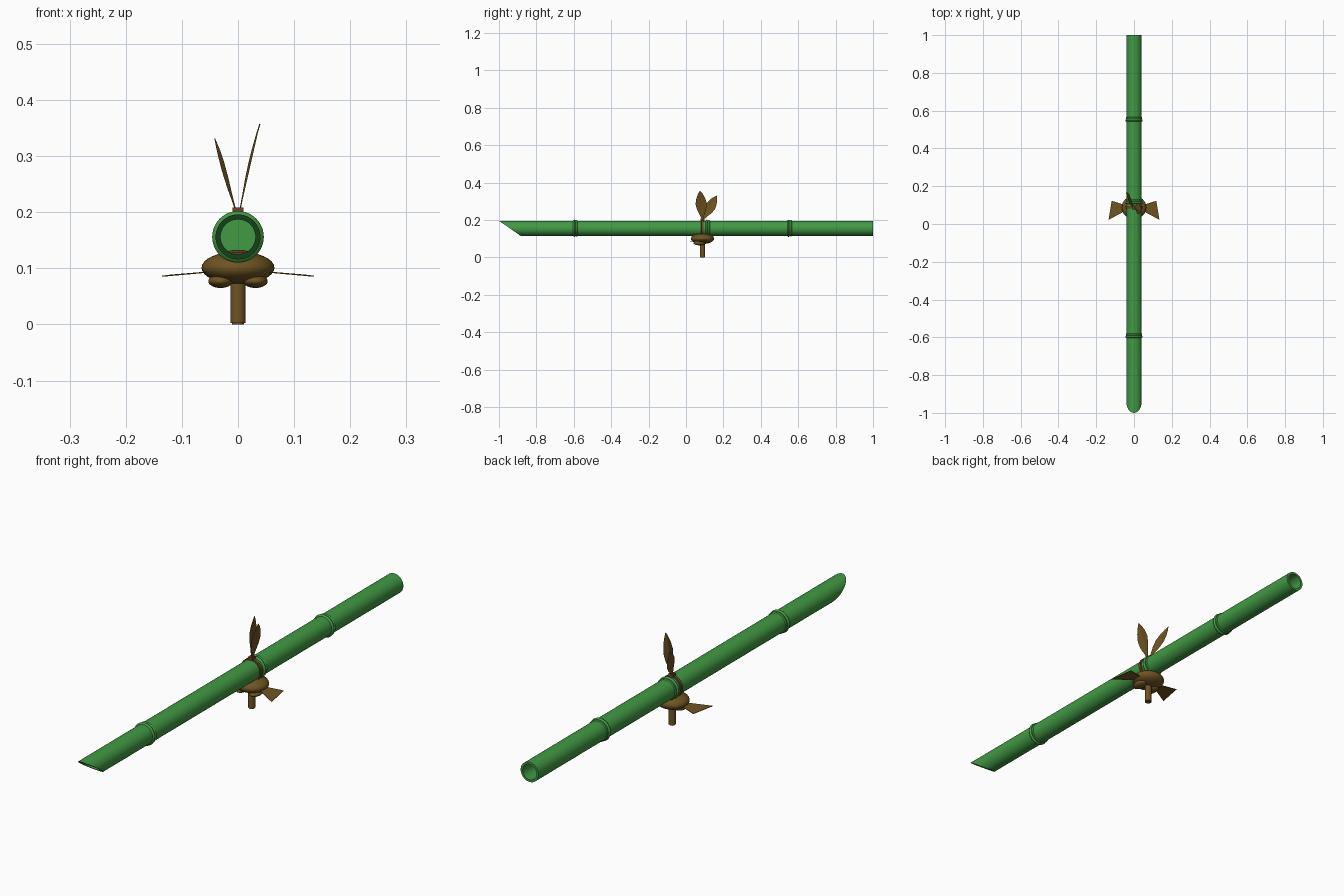
import bpy, bmesh, math
from mathutils import Vector

if "Cube" in bpy.data.objects:
    bpy.data.objects.remove(bpy.data.objects["Cube"])


def mat(name, c):
    m = bpy.data.materials.new(name)
    m.diffuse_color = (*c, 1)
    m.use_nodes = True
    m.node_tree.nodes["Principled BSDF"].inputs["Base Color"].default_value = m.diffuse_color
    return m


GREEN = mat("bamboo green", (0.055, 0.32, 0.058))
BROWN = mat("wood brown", (0.16, 0.088, 0.017))
RUST = mat("cord rust brown", (0.15, 0.06, 0.018))
CZ, R, RI, MY = 0.156, 0.04, 0.031, 0.088


def finish(bm, name, material, smooth=True):
    bmesh.ops.recalc_face_normals(bm, faces=bm.faces[:])
    me = bpy.data.meshes.new(name)
    bm.to_mesh(me)
    bm.free()
    ob = bpy.data.objects.new(name, me)
    bpy.context.collection.objects.link(ob)
    me.materials.append(material)
    if smooth:
        bpy.ops.object.select_all(action='DESELECT')
        ob.select_set(True)
        bpy.context.view_layer.objects.active = ob
        bpy.ops.object.shade_smooth_by_angle(angle=math.radians(35))
    return ob


def lathe_y(name, profile, material, closed=True, n=48):
    """Turn (y, radius) points round the bamboo axis; y = -1 gets the slanted cut."""
    bm = bmesh.new()
    rings = []
    for y, r in profile:
        ring = []
        for i in range(n):
            a = 2 * math.pi * i / n
            z = r * math.sin(a)
            yy = -1 + (R - z) / (2 * R) * 0.115 if y == -1 else y
            ring.append(bm.verts.new((r * math.cos(a), yy, CZ + z)))
        rings.append(ring)
    pairs = list(zip(rings, rings[1:])) + ([(rings[-1], rings[0])] if closed else [])
    for a, b in pairs:
        for i in range(n):
            j = (i + 1) % n
            bm.faces.new((a[i], a[j], b[j], b[i]))
    if not closed:
        bm.faces.new(rings[0])
        bm.faces.new(rings[-1])
    return finish(bm, name, material)


def ellipsoid(name, loc, size, material):
    bm = bmesh.new()
    bmesh.ops.create_uvsphere(bm, u_segments=32, v_segments=16, radius=1)
    for v in bm.verts:
        v.co = Vector(loc) + Vector(v.co[i] * size[i] for i in range(3))
    return finish(bm, name, material)


def leaf(name, base, tip, width, across, material):
    """Pointed leaf with a slight fold along its middle."""
    bm = bmesh.new()
    base, tip = Vector(base), Vector(tip)
    d = tip - base
    side = Vector(across)
    side = (side - d * side.dot(d) / d.length_squared).normalized()
    nor = d.cross(side).normalized()
    rows = []
    for t, w in ((0, .12), (.15, .38), (.35, .82), (.55, 1), (.75, .76), (.9, .38), (1, .02)):
        c = base + d * t
        h = width * w / 2
        rows.append([bm.verts.new(c + side * h * s + nor * h * .12 * (1 - abs(s)) + nor * e)
                     for s, e in ((-1, 0), (0, .001), (1, 0), (0, -.001))])
    for a, b in zip(rows, rows[1:]):
        for i in range(4):
            j = (i + 1) % 4
            bm.faces.new((a[i], a[j], b[j], b[i]))
    bm.faces.new(rows[0])
    bm.faces.new(rows[-1])
    return finish(bm, name, material, False)


# Hollow bamboo tube
lathe_y("bamboo_tube", [(-1, R), (1, R), (1, RI), (-1, RI)], GREEN)

# Double-ridged nodes and the inner wall
for k, y in enumerate((-0.59, 0.118, 0.555)):
    lathe_y(f"bamboo_node_{k}",
            [(y + a, r) for a, r in ((-.014, .039), (-.011, .044), (-.007, .046), (-.003, .044),
                                     (0, .041), (.004, .0435), (.008, .0435), (.012, .039))], GREEN)
lathe_y("inner_wall", [(.116, .033), (.122, .033)], GREEN, closed=False)

# Cord strap and top knot
lathe_y("cord_strap", [(MY - .007, .038), (MY - .006, .0445), (MY + .006, .0445), (MY + .007, .038)], RUST)
bm = bmesh.new()
bmesh.ops.create_cube(bm, size=1)
for v in bm.verts:
    v.co = (v.co.x * .02, v.co.y * .02 + MY, v.co.z * .012 + .202)
finish(bm, "top_knot", RUST, False)

# Body disc, saddle inside the tube, lower lobes
ellipsoid("body", (0, MY, .101), (.065, .062, .029), BROWN)
ellipsoid("saddle", (0, MY, .127), (.022, .02, .006), RUST)
for s in (-1, 1):
    ellipsoid(f"lower_lobe_{s}", (s * .031, MY - .015, .077), (.022, .034, .012), BROWN)

# Stem
bm = bmesh.new()
bmesh.ops.create_cone(bm, cap_ends=True, segments=32, radius1=.0135, radius2=.0135, depth=.085)
bmesh.ops.translate(bm, verts=bm.verts[:], vec=(0, MY, .0425))
bmesh.ops.bevel(bm, geom=[e for e in bm.edges if all(v.co.z < .001 for v in e.verts)],
                offset=.003, segments=2, affect='EDGES')
finish(bm, "stem", BROWN)

# Flared side fins, mirrored
for s in (-1, 1):
    bm = bmesh.new()
    pts = ((.045, .1, .094), (.118, .123, .088), (.135, .022, .086), (.045, .07, .094))
    top = [bm.verts.new((s * x, y, z + .001)) for x, y, z in pts]
    low = [bm.verts.new((s * x, y, z - .001)) for x, y, z in pts]
    bm.faces.new(top)
    bm.faces.new(low)
    for i in range(4):
        j = (i + 1) % 4
        bm.faces.new((top[i], top[j], low[j], low[i]))
    finish(bm, f"side_fin_{s}", BROWN, False)

# Upright leaves
leaf("leaf_tall", (.004, MY, .204), (.039, .075, .357), .06, (0, 1, 0), BROWN)
leaf("leaf_short", (-.004, MY + .004, .204), (-.041, .165, .331), .055, (0, 1, -.6), BROWN)
